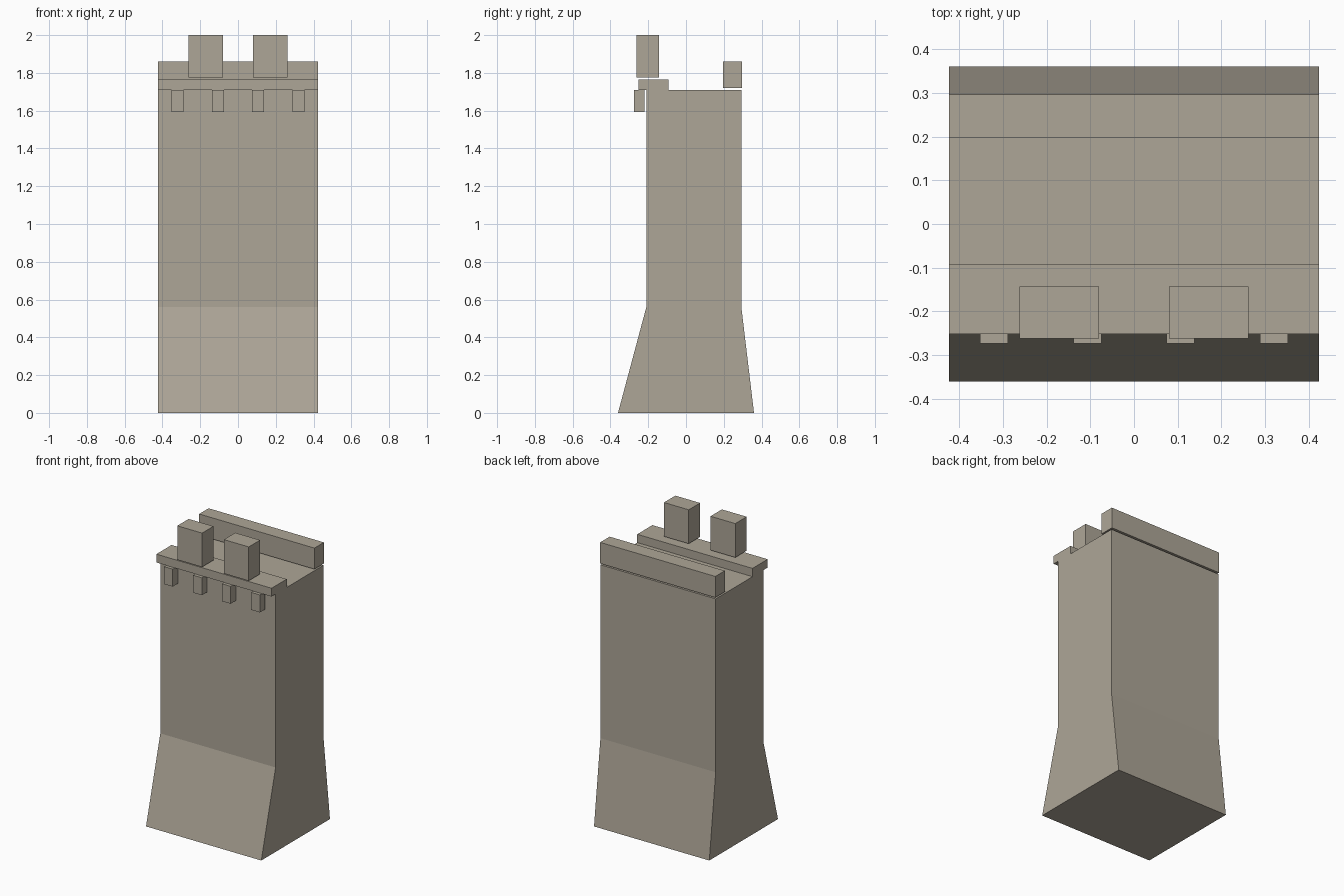
import bpy, bmesh

if "Cube" in bpy.data.objects:
    bpy.data.objects.remove(bpy.data.objects["Cube"])

# shared stone colour
stone = bpy.data.materials.new("stone")
stone.diffuse_color = (0.42, 0.38, 0.31, 1)
stone.use_nodes = True
stone.node_tree.nodes["Principled BSDF"].inputs["Base Color"].default_value = stone.diffuse_color


def extrude_x(name, profile, x0, x1):
    """Extrude a (y, z) profile along x into a closed solid."""
    bm = bmesh.new()
    face = bm.faces.new([bm.verts.new((x0, y, z)) for y, z in profile])
    out = bmesh.ops.extrude_face_region(bm, geom=[face])
    verts = [v for v in out["geom"] if isinstance(v, bmesh.types.BMVert)]
    bmesh.ops.translate(bm, verts=verts, vec=(x1 - x0, 0, 0))
    bmesh.ops.recalc_face_normals(bm, faces=bm.faces)
    mesh = bpy.data.meshes.new(name)
    bm.to_mesh(mesh)
    bm.free()
    mesh.materials.append(stone)
    obj = bpy.data.objects.new(name, mesh)
    bpy.context.collection.objects.link(obj)
    return obj


def block(name, x0, x1, y0, y1, z0, z1):
    return extrude_x(name, [(y0, z0), (y1, z0), (y1, z1), (y0, z1)], x0, x1)


W = 0.423

# wall with flared base and overhanging front ledge
extrude_x("wall", [
    (-0.36, 0), (0.36, 0), (0.293, 0.56), (0.293, 1.71),
    (-0.093, 1.71), (-0.093, 1.765), (-0.252, 1.765), (-0.252, 1.71),
    (-0.21, 1.71), (-0.21, 0.56)], -W, W)

# low parapet along the back
block("rear_parapet", -W, W, 0.197, 0.296, 1.72, 1.86)

# battlement blocks on the ledge
for i, x in enumerate((-0.171, 0.171)):
    block(f"merlon_{i + 1}", x - 0.091, x + 0.091, -0.262, -0.143, 1.775, 2.0)

# support brackets under the ledge
for i, x in enumerate((-0.32, -0.106, 0.106, 0.32)):
    block(f"bracket_{i + 1}", x - 0.032, x + 0.032, -0.274, -0.22, 1.594, 1.71)
